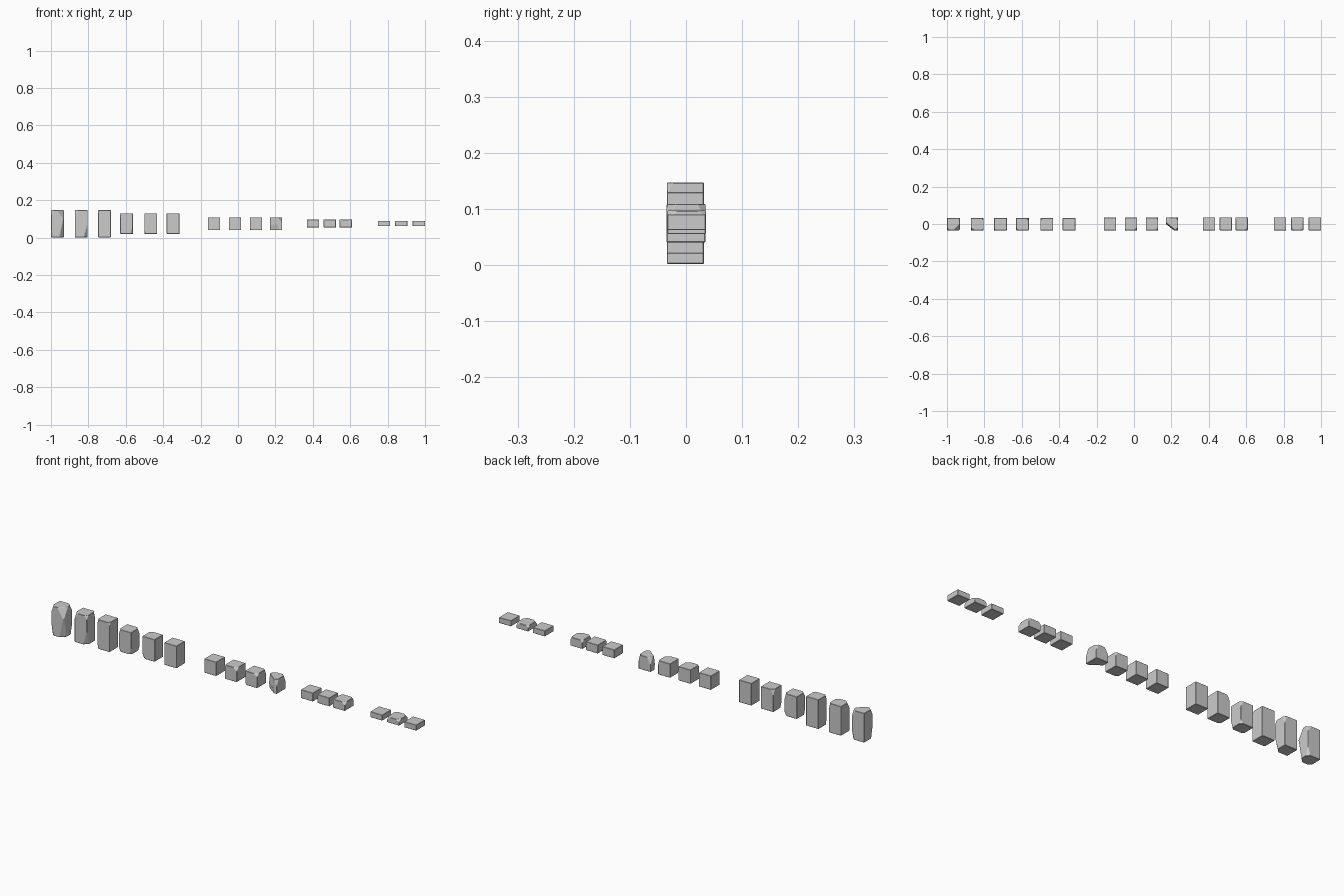
import bpy, bmesh
from mathutils import Vector

if "Cube" in bpy.data.objects:
    bpy.data.objects.remove(bpy.data.objects["Cube"])


def stone(name, x, z0, z1, y, chips, w=0.068, d=0.066):
    """Box with corners sliced off. chip = (corner signs, cut lengths along x, y, z)."""
    half = Vector((w / 2, d / 2, (z1 - z0) / 2))
    bm = bmesh.new()
    bmesh.ops.create_cube(bm, size=1)
    bmesh.ops.scale(bm, vec=half * 2, verts=bm.verts)
    for (sx, sy, sz), a, b, c in chips:
        corner = Vector((sx * half.x, sy * half.y, sz * half.z))
        res = bmesh.ops.bisect_plane(
            bm, geom=bm.verts[:] + bm.edges[:] + bm.faces[:], dist=1e-6,
            plane_co=corner - Vector((sx * a, 0, 0)),
            plane_no=Vector((sx / a, sy / b, sz / c)).normalized(), clear_outer=True)
        edges = [e for e in res['geom_cut'] if isinstance(e, bmesh.types.BMEdge)]
        if edges:
            bmesh.ops.holes_fill(bm, edges=edges, sides=0)
    bmesh.ops.recalc_face_normals(bm, faces=bm.faces)
    # worn edges
    bmesh.ops.bevel(bm, geom=bm.edges[:], offset=0.0014, segments=1,
                    affect='EDGES', clamp_overlap=True)
    me = bpy.data.meshes.new(name)
    bm.to_mesh(me)
    bm.free()
    ob = bpy.data.objects.new(name, me)
    ob.location = (x, y, (z0 + z1) / 2)
    bpy.context.collection.objects.link(ob)


# corners: L/R = -x/+x, F/B = front/back, T/D = top/bottom
def corner(code):
    return (-1 if 'L' in code else 1, -1 if 'F' in code else 1, 1 if 'T' in code else -1)


def row(name, xs, z0, z1, y, chip_sets, **kw):
    for i, (x, chips) in enumerate(zip(xs, chip_sets)):
        stone(f"{name}_{i + 1}", x, z0, z1, y,
              [(corner(c), *cut) for c, *cut in chips], **kw)


# full-height blocks
row("tall_block", (-0.965, -0.838, -0.714), 0.002, 0.147, -0.001, [
    [("RFT", .036, .034, .055), ("LFT", .016, .018, .03), ("RBT", .018, .018, .03),
     ("RFD", .024, .024, .12), ("LFD", .012, .012, .06), ("RBD", .012, .012, .05)],
    [("LFT", .02, .018, .03), ("RFD", .02, .02, .07), ("RFT", .014, .012, .02),
     ("RBT", .01, .012, .04)],
    [("LFT", .009, .009, .03), ("RFT", .008, .01, .02), ("LFD", .007, .008, .04)],
])

# three-quarter blocks
row("medium_block", (-0.596, -0.467, -0.347), 0.02, 0.13, -0.001, [
    [("LFT", .014, .016, .025), ("RBT", .014, .014, .03), ("RFD", .012, .012, .04),
     ("LFD", .01, .01, .03), ("RBD", .01, .01, .02)],
    [("LFD", .014, .012, .03), ("LBT", .014, .014, .03)],
    [],
])

# cube blocks
row("cube_block", (-0.128, -0.016, 0.096, 0.203), 0.04, 0.109, 0.0, [
    [],
    [("RFT", .018, .018, .018), ("LFT", .01, .01, .012)],
    [("RFT", .02, .015, .014), ("RBT", .01, .01, .02), ("LFD", .01, .01, .01)],
    [("LFT", .052, .042, .25), ("LFD", .05, .038, .3), ("LBT", .02, .018, .035),
     ("RFT", .016, .016, .035), ("RBT", .014, .014, .03)],
], w=0.066, d=0.069)

# half-height blocks
row("half_block", (0.401, 0.491, 0.576), 0.055, 0.097, 0.001, [
    [],
    [("LFT", .008, .008, .01)],
    [("RFT", .018, .018, .014), ("LFT", .012, .012, .014), ("RBT", .012, .014, .014),
     ("LBT", .012, .012, .012)],
], w=0.066, d=0.069)

# thin slabs
row("thin_slab", (0.781, 0.873, 0.967), 0.062, 0.09, 0.001, [
    [],
    [("LFT", .02, .02, .014), ("RBT", .02, .02, .014), ("RFT", .018, .018, .01),
     ("LBT", .012, .012, .012)],
    [],
], w=0.066, d=0.069)
